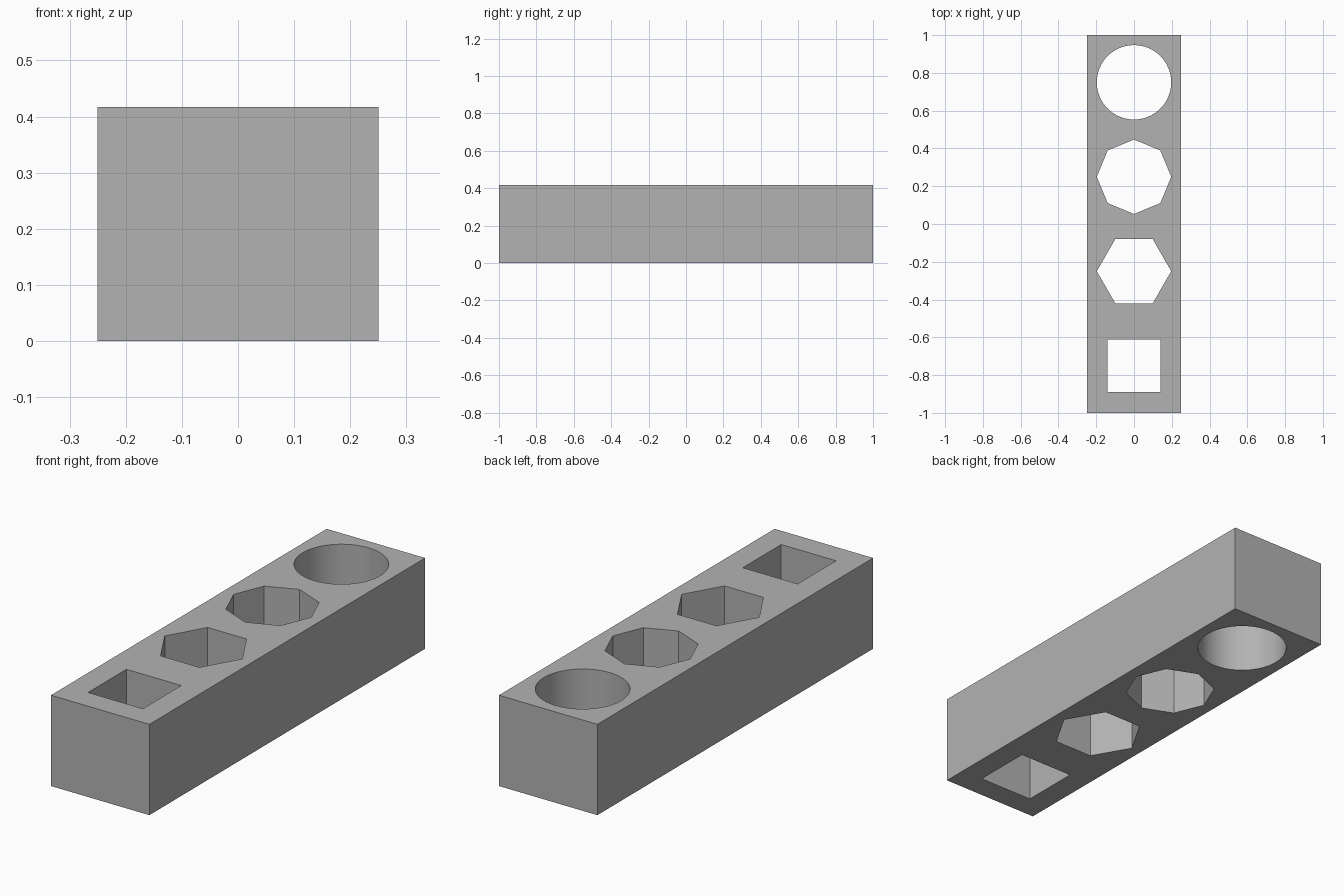
import bpy
import math

cube = bpy.data.objects.get("Cube")
if cube:
    bpy.data.objects.remove(cube, do_unlink=True)

WIDTH, LENGTH, HEIGHT = 0.5, 2.0, 0.417
HOLE_RADIUS = 0.197

grey = bpy.data.materials.new("light_grey")
grey.use_nodes = True
colour = (0.45, 0.45, 0.45, 1)
grey.diffuse_color = colour
grey.node_tree.nodes["Principled BSDF"].inputs["Base Color"].default_value = colour

# Solid block
bpy.ops.mesh.primitive_cube_add(size=1, location=(0, 0, HEIGHT / 2))
block = bpy.context.object
block.name = "block_with_holes"
block.scale = (WIDTH, LENGTH, HEIGHT)
bpy.ops.object.transform_apply(location=True, rotation=False, scale=True)
block.data.materials.append(grey)


def cut_hole(y, sides, turn=0.0):
    """Cut a straight prism-shaped hole through the block."""
    bpy.ops.mesh.primitive_cylinder_add(
        vertices=sides, radius=HOLE_RADIUS, depth=HEIGHT * 2,
        location=(0, y, HEIGHT / 2), rotation=(0, 0, turn))
    cutter = bpy.context.object
    cutter.hide_render = True
    cutter.data.materials.append(grey)
    bpy.context.view_layer.objects.active = block
    cut = block.modifiers.new("hole", 'BOOLEAN')
    cut.operation = 'DIFFERENCE'
    cut.solver = 'EXACT'
    cut.object = cutter
    bpy.ops.object.modifier_apply(modifier=cut.name)
    bpy.data.objects.remove(cutter, do_unlink=True)


# Square, hexagonal, octagonal and round holes, front to back
cut_hole(-0.75, 4, math.pi / 4)
cut_hole(-0.25, 6, math.pi / 6)
cut_hole(0.25, 8)
cut_hole(0.75, 64)

# Smooth round wall, crisp edges elsewhere
bpy.ops.object.select_all(action='DESELECT')
block.select_set(True)
bpy.context.view_layer.objects.active = block
bpy.ops.object.shade_smooth_by_angle(angle=math.radians(30))
